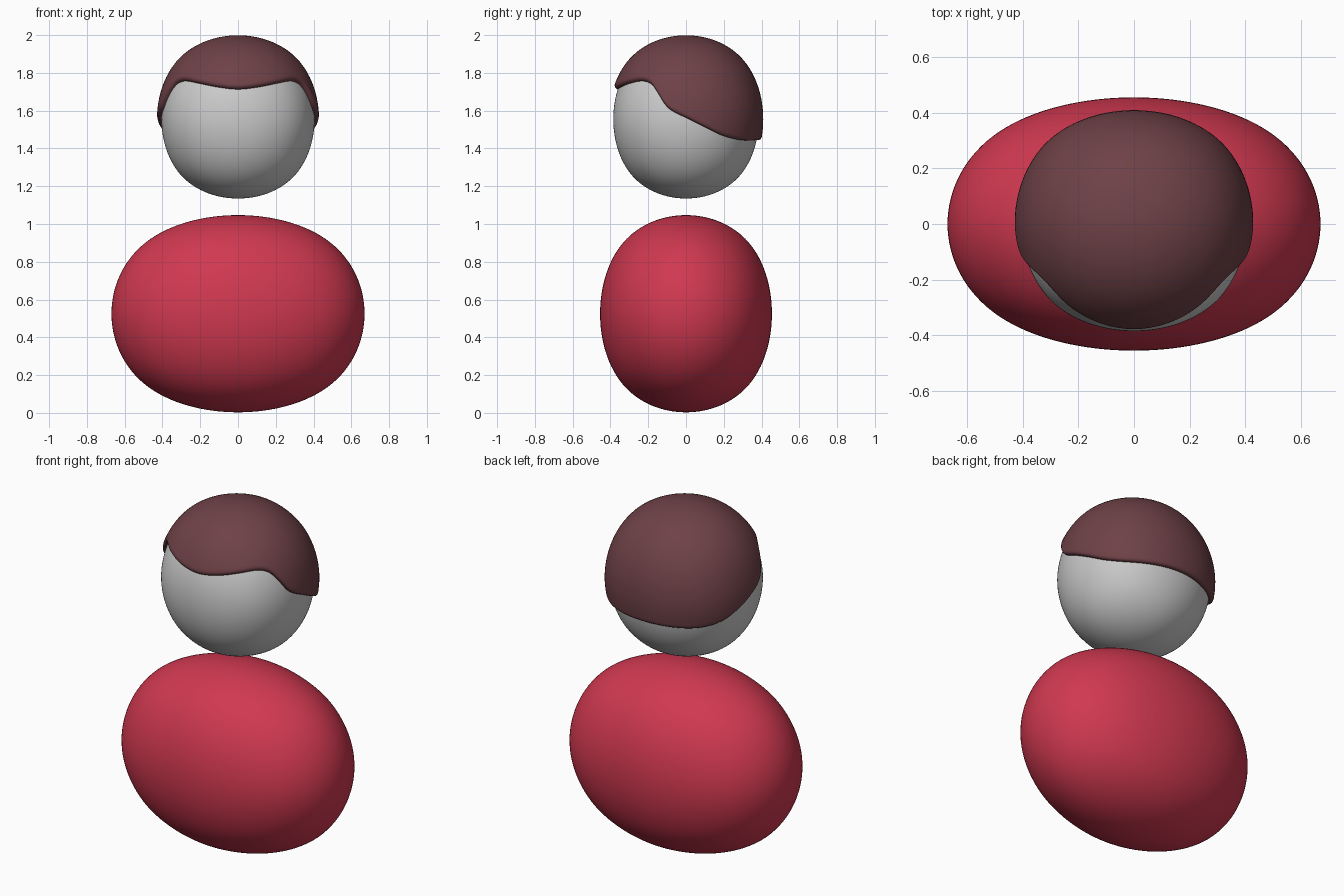
import bpy, bmesh
from math import sin, cos, acos, radians
from mathutils import Vector

if "Cube" in bpy.data.objects:
    bpy.data.objects.remove(bpy.data.objects["Cube"])


def material(name, rgb):
    m = bpy.data.materials.new(name)
    m.diffuse_color = (*rgb, 1)
    m.use_nodes = True
    m.node_tree.nodes["Principled BSDF"].inputs["Base Color"].default_value = m.diffuse_color
    return m


def rounded_block(name, half, z, mat=None):
    # subdivided cube; its limit surface reaches 0.8395 of the cage at face centres
    bpy.ops.mesh.primitive_cube_add(size=2 / 0.8395, location=(0, 0, z))
    o = bpy.context.object
    o.name = name
    o.scale = half
    bpy.ops.object.transform_apply(location=True, rotation=False, scale=True)
    sub = o.modifiers.new("Subdivision", "SUBSURF")
    sub.levels = sub.render_levels = 5
    bpy.ops.object.modifier_apply(modifier=sub.name)
    bpy.ops.object.shade_smooth()
    if mat:
        o.data.materials.append(mat)
    return o


# Body and head
body = rounded_block("body", (0.67, 0.455, 0.522), 0.525, material("red", (0.63, 0.04, 0.08)))
HEAD, HZ = (0.405, 0.385, 0.42), 1.555
head = rounded_block("head", HEAD, HZ)

# Hairline: (degrees from the front, height), mirrored left/right
LINE = [(0, 1.715), (16, 1.725), (35, 1.745), (50, 1.755), (60, 1.737), (67, 1.69),
        (75, 1.62), (83, 1.585), (90, 1.563), (104, 1.515), (120, 1.468), (139, 1.446), (180, 1.445)]


def hairline(deg):
    d = min(deg, 360 - deg)
    i = max(k for k in range(len(LINE) - 1) if LINE[k][0] <= d)

    def slope(k):
        if k in (0, len(LINE) - 1):
            return 0
        return (LINE[k + 1][1] - LINE[k - 1][1]) / (LINE[k + 1][0] - LINE[k - 1][0])
    (x0, y0), (x1, y1) = LINE[i], LINE[i + 1]
    w = x1 - x0
    t = (d - x0) / w
    return ((2*t**3 - 3*t**2 + 1) * y0 + (t**3 - 2*t**2 + t) * w * slope(i)
            + (3*t**2 - 2*t**3) * y1 + (t**3 - t**2) * w * slope(i + 1))


def on_head(polar, deg, offset):
    a = radians(deg)
    d = Vector((HEAD[0] * sin(polar) * sin(a), -HEAD[1] * sin(polar) * cos(a), HEAD[2] * cos(polar)))
    hit, p, n, _ = head.ray_cast(Vector((0, 0, HZ)), d.normalized())
    return p + d.normalized() * offset


# Hair: cap following the head, with a rounded rim tucked into the head
THICK, SEG, RINGS = 0.024, 144, 28
RIM = [(-0.045, 0.024), (-0.025, 0.022), (-0.010, 0.017), (-0.002, 0.009), (0.0, 0.0), (-0.01, -0.008)]
bm = bmesh.new()
top = bm.verts.new(on_head(0.0001, 0, THICK))
columns = []
for s in range(SEG):
    deg = 360 * s / SEG
    edge = acos((hairline(deg) - HZ) / 0.43)
    profile = [((edge - 0.07) * (r + 1) / RINGS, THICK) for r in range(RINGS)]
    profile += [(edge + dp, off) for dp, off in RIM]
    columns.append([bm.verts.new(on_head(p, deg, off)) for p, off in profile])
for s in range(SEG):
    a, b = columns[s], columns[(s + 1) % SEG]
    bm.faces.new((top, a[0], b[0]))
    for k in range(len(a) - 1):
        bm.faces.new((a[k], a[k + 1], b[k + 1], b[k]))
bmesh.ops.recalc_face_normals(bm, faces=bm.faces)
if top.normal.z < 0 or top.link_faces[0].normal.z < 0:
    bmesh.ops.reverse_faces(bm, faces=bm.faces)
for f in bm.faces:
    f.smooth = True
mesh = bpy.data.meshes.new("hair")
bm.to_mesh(mesh)
bm.free()
hair = bpy.data.objects.new("hair", mesh)
bpy.context.collection.objects.link(hair)
mesh.materials.append(material("dark_brown", (0.155, 0.053, 0.062)))
